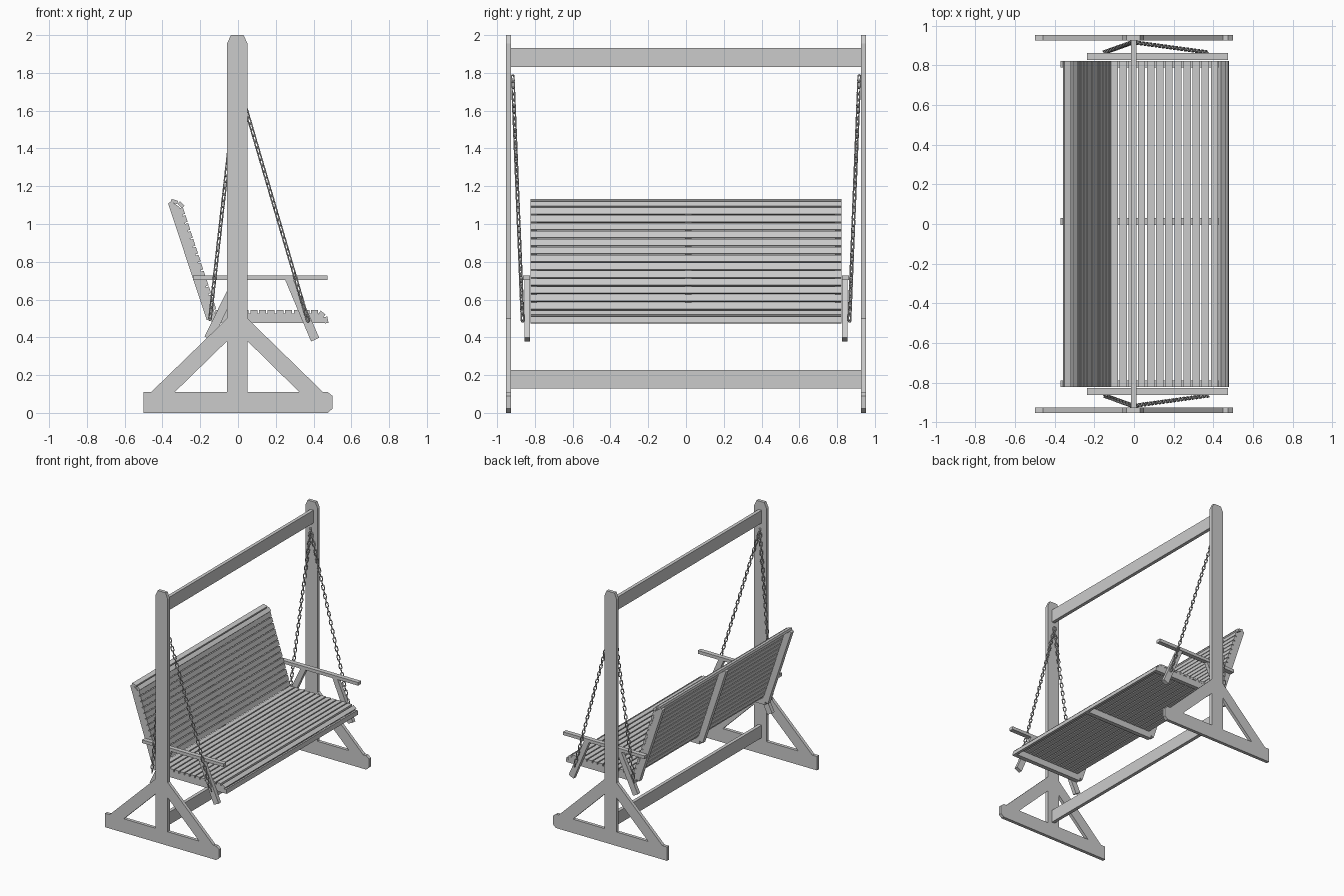
import bpy, bmesh
from math import sin, cos, pi, radians
from mathutils import Vector, Matrix

if "Cube" in bpy.data.objects:
    bpy.data.objects.remove(bpy.data.objects["Cube"])


def make(name, bm, smooth=False):
    bmesh.ops.recalc_face_normals(bm, faces=bm.faces)
    me = bpy.data.meshes.new(name)
    bm.to_mesh(me)
    bm.free()
    if smooth:
        for p in me.polygons:
            p.use_smooth = True
    ob = bpy.data.objects.new(name, me)
    bpy.context.collection.objects.link(ob)
    return ob


def board(name, pts, y0, y1):
    """Extrude an x/z profile between two y positions."""
    bm = bmesh.new()
    f = bm.faces.new([bm.verts.new((x, y0, z)) for x, z in pts])
    ext = bmesh.ops.extrude_face_region(bm, geom=[f])["geom"]
    bmesh.ops.translate(bm, vec=(0, y1 - y0, 0),
                        verts=[v for v in ext if isinstance(v, bmesh.types.BMVert)])
    return make(name, bm)


def rect(x0, x1, z0, z1):
    return [(x0, z0), (x1, z0), (x1, z1), (x0, z1)]


def slat(name, x, z, w, ang, t=0.018):
    """Long board across the bench, turned about y."""
    c, s = cos(radians(ang)), sin(radians(ang))
    pts = [(x + a * c - b * s, z + a * s + b * c)
           for a, b in rect(-w / 2, w / 2, -t / 2, t / 2)]
    return board(name, pts, -0.823, 0.823)


def chain(name, a, b, pitch=0.033):
    """Row of oval links, every second one turned a quarter."""
    a, b = Vector(a), Vector(b)
    d = (b - a).normalized()
    u = d.cross(Vector((0, 1, 0))).normalized()
    v = d.cross(u)
    n = round((b - a).length / pitch)
    half, r, wire = 0.010, 0.0095, 0.0038
    bm = bmesh.new()
    for i in range(n + 1):
        o = a.lerp(b, i / n)
        th = pi / 4 + (i % 2) * pi / 2
        side = u * cos(th) + v * sin(th)
        nor = d.cross(side)
        rings = []
        for k in range(12):
            t = 2 * pi * (k + 0.5) / 12
            out = d * sin(t) + side * cos(t)
            c = o + out * r + d * (half if sin(t) > 0 else -half)
            rings.append([bm.verts.new(c + (out * cos(q) + nor * sin(q)) * wire)
                          for q in (2 * pi * j / 6 for j in range(6))])
        for k in range(12):
            p, q = rings[k], rings[(k + 1) % 12]
            for j in range(6):
                bm.faces.new((p[j], q[j], q[(j + 1) % 6], p[(j + 1) % 6]))
    return make(name, bm, True)


# Everything that exists on both sides
for tag, s in (("left", -1), ("right", 1)):
    y0, y1 = s * 0.926, s * 0.952
    # Stand: post, foot and two braces
    board("post_" + tag, [(-0.058, 0), (0.05, 0), (0.05, 1.955), (0.03, 2),
                          (-0.038, 2), (-0.058, 1.955)], y0, y1)
    for part, pts in (
        ("foot_rear", rect(-0.5, -0.058, 0, 0.11)),
        ("foot_front", [(0.05, 0), (0.475, 0), (0.5, 0.022), (0.5, 0.09),
                        (0.475, 0.11), (0.05, 0.11)]),
        ("brace_rear", [(-0.46, 0.11), (-0.335, 0.11), (-0.058, 0.38), (-0.058, 0.5)]),
        ("brace_front", [(0.45, 0.11), (0.325, 0.11), (0.05, 0.38), (0.05, 0.5)]),
    ):
        board(part + "_" + tag, pts, y0, y1)
    # Armrest and its two slanted supports
    board("armrest_" + tag, rect(-0.238, 0.475, 0.703, 0.728), s * 0.826, s * 0.862)
    board("arm_support_front_" + tag, [(0.25, 0.703), (0.295, 0.703), (0.43, 0.398),
                                       (0.387, 0.378)], s * 0.826, s * 0.856)
    board("arm_support_rear_" + tag, [(-0.03, 0.703), (0.015, 0.703), (-0.135, 0.382),
                                      (-0.177, 0.404)], s * 0.826, s * 0.856)
    # Chains
    top = (-0.005, s * 0.917, 1.77)
    chain("chain_front_" + tag, top, (0.367, s * 0.866, 0.5))
    chain("chain_rear_" + tag, top, (-0.147, s * 0.866, 0.51))

# Cross beams between the posts
board("top_beam", rect(-0.014, 0.013, 1.83, 1.932), -0.926, 0.926)
board("lower_beam", rect(-0.014, 0.013, 0.128, 0.228), -0.926, 0.926)

# Bench ribs under the slats
for tag, y in (("left", -0.805), ("middle", 0.012), ("right", 0.805)):
    board("seat_rib_" + tag, [(-0.14, 0.475), (0.46, 0.475), (0.458, 0.5), (0.445, 0.515),
                              (0.425, 0.526), (-0.14, 0.526)], y - 0.017, y + 0.017)
    board("back_rib_" + tag, [(-0.165, 0.49), (-0.37, 1.108), (-0.358, 1.117), (-0.335, 1.107),
                              (-0.31, 1.09), (-0.302, 1.07), (-0.117, 0.51)],
          y - 0.017, y + 0.017)

# Seat slats, the front two rolling over the edge
for i in range(12):
    slat(f"seat_slat_{i}", 0.406 - 0.046 * i, 0.535, 0.037, 0)
slat("seat_slat_roll", 0.445, 0.524, 0.032, -38)
slat("seat_slat_front", 0.467, 0.492, 0.034, -80)

# Back slats, the top two rolling over the edge
d = Vector((-0.3115, 0.950))
n = Vector((0.950, 0.3115))
for i in range(13):
    p = Vector((-0.165, 0.49)) + d * (0.06 + 0.0442 * i) + n * 0.057
    slat(f"back_slat_{i}", p.x, p.y, 0.037, 108.2)
slat("back_slat_roll", -0.302, 1.102, 0.034, -45)
slat("back_slat_top", -0.337, 1.119, 0.036, -17)
